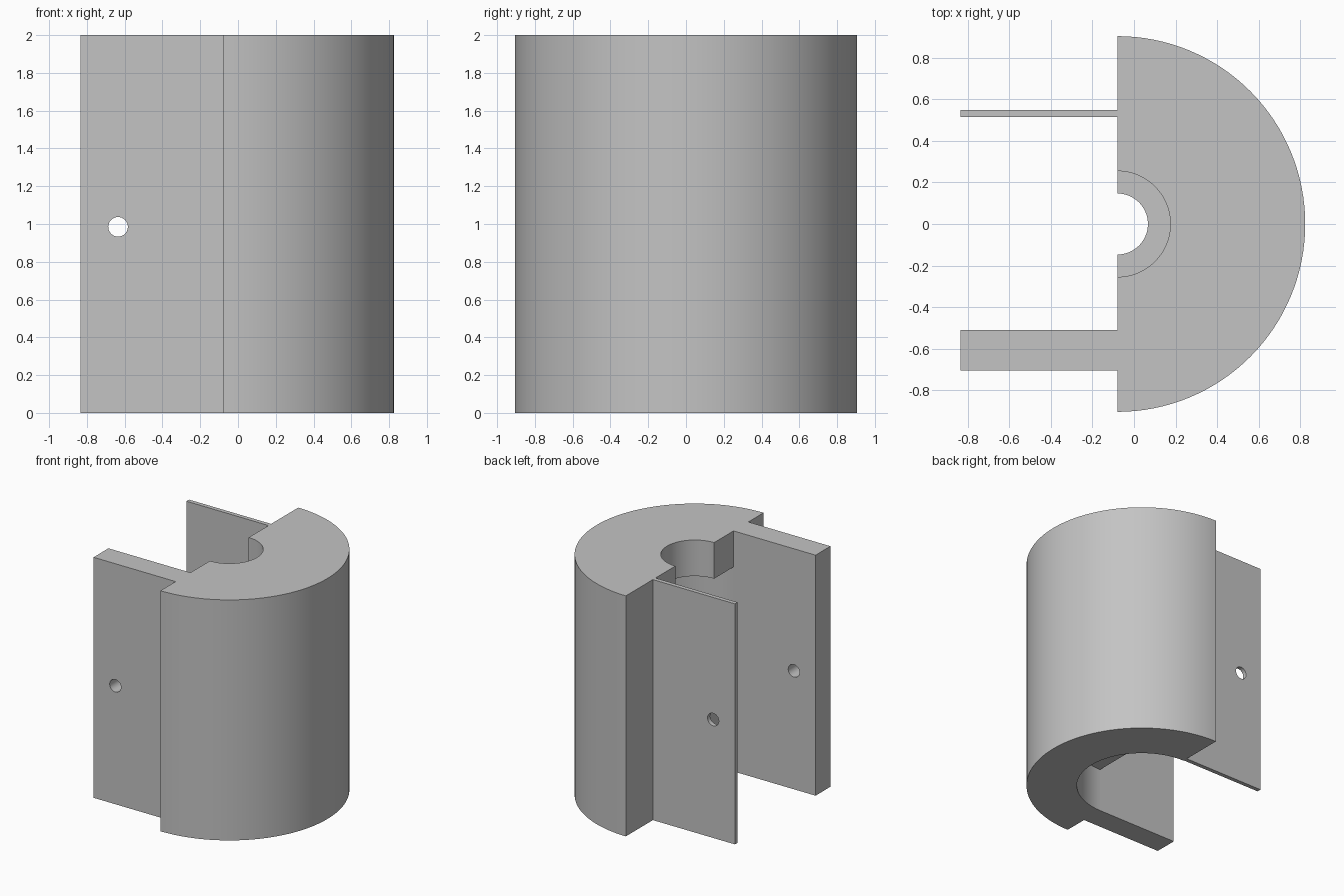
import bpy, bmesh, math
from mathutils import Matrix, Vector

cube = bpy.data.objects.get("Cube")
if cube:
    bpy.data.objects.remove(cube, do_unlink=True)

FLAT_X = -0.08      # plane of the flat side, also the bore axis
HEIGHT = 2.0
PLATE_END = -0.835
SEGMENTS = 64

grey = bpy.data.materials.new("light_grey")
grey.use_nodes = True
grey.diffuse_color = (0.55, 0.55, 0.55, 1)
grey.node_tree.nodes["Principled BSDF"].inputs["Base Color"].default_value = grey.diffuse_color


def make_object(name, bm):
    bmesh.ops.recalc_face_normals(bm, faces=bm.faces[:])
    mesh = bpy.data.meshes.new(name)
    bm.to_mesh(mesh)
    bm.free()
    mesh.materials.append(grey)
    obj = bpy.data.objects.new(name, mesh)
    bpy.context.collection.objects.link(obj)
    return obj


def select_only(obj):
    bpy.ops.object.select_all(action='DESELECT')
    obj.select_set(True)
    bpy.context.view_layer.objects.active = obj


def smooth(obj):
    select_only(obj)
    bpy.ops.object.shade_smooth_by_angle(angle=math.radians(30))


# Half-round housing: stepped wall section (radius, height) turned through 180 degrees
section = [(0.255, HEIGHT), (0.905, HEIGHT), (0.905, 0), (0.51, 0), (0.51, 0.37),
           (0.147, 0.37), (0.147, 0.67), (0.51, 0.67), (0.51, 1.7), (0.255, 1.7)]
bm = bmesh.new()
start = [bm.verts.new((FLAT_X, -r, z)) for r, z in section]
edges = [bm.edges.new((start[i - 1], start[i])) for i in range(len(start))]
turned = bmesh.ops.spin(bm, geom=start + edges, cent=(FLAT_X, 0, 0), axis=(0, 0, 1),
                        angle=math.pi, steps=SEGMENTS, use_duplicate=False)
end_edges = [g for g in turned["geom_last"] if isinstance(g, bmesh.types.BMEdge)]
# Flat end faces
bm.faces.new(start)
bmesh.ops.contextual_create(bm, geom=end_edges)
smooth(make_object("half_round_housing", bm))

# Cutter for the cross hole through both plates
bm = bmesh.new()
bmesh.ops.create_cone(bm, cap_ends=True, segments=32, radius1=0.052, radius2=0.052, depth=3,
                      matrix=Matrix.Translation((-0.635, 0, 0.985)) @ Matrix.Rotation(math.pi / 2, 4, 'X'))
cutter = make_object("hole_cutter", bm)
cutter.hide_render = True


# Side plates, full height, standing out from the flat side
def plate(name, y_low, y_high):
    bm = bmesh.new()
    size = Vector((FLAT_X - PLATE_END, y_high - y_low, HEIGHT))
    centre = Vector(((FLAT_X + PLATE_END) / 2, (y_low + y_high) / 2, HEIGHT / 2))
    bmesh.ops.create_cube(bm, size=1, matrix=Matrix.Translation(centre) @ Matrix.Diagonal(size).to_4x4())
    obj = make_object(name, bm)
    select_only(obj)
    hole = obj.modifiers.new("cross_hole", 'BOOLEAN')
    hole.operation = 'DIFFERENCE'
    hole.solver = 'EXACT'
    hole.object = cutter
    bpy.ops.object.modifier_apply(modifier=hole.name)
    smooth(obj)


plate("thick_front_plate", -0.705, -0.51)
plate("thin_back_plate", 0.515, 0.55)
bpy.data.objects.remove(cutter, do_unlink=True)
